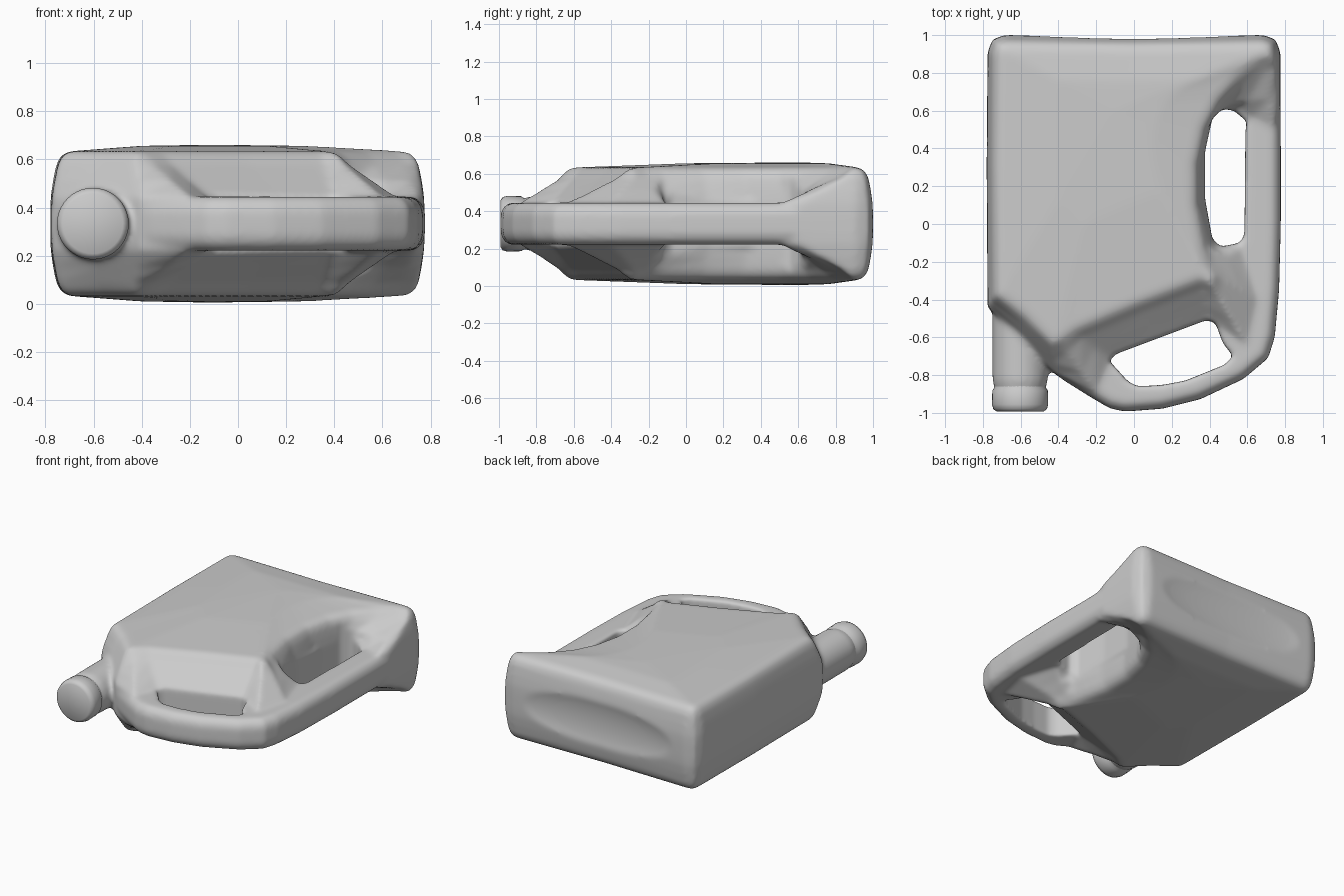
import bpy, bmesh, math
from mathutils import Vector

if "Cube" in bpy.data.objects:
    bpy.data.objects.remove(bpy.data.objects["Cube"])

ZC = 0.333          # mid plane of the jug


def new_object(name, bm):
    bmesh.ops.recalc_face_normals(bm, faces=bm.faces)
    me = bpy.data.meshes.new(name)
    bm.to_mesh(me)
    bm.free()
    ob = bpy.data.objects.new(name, me)
    bpy.context.collection.objects.link(ob)
    return ob


def skin(bm, rings, start, end):
    """Bridge rings of points and close both ends with a fan."""
    vs = [[bm.verts.new(p) for p in r] for r in rings]
    n = len(vs[0])
    for a, b in zip(vs, vs[1:]):
        for i in range(n):
            j = (i + 1) % n
            bm.faces.new((a[i], a[j], b[j], b[i]))
    for ring, tip in ((vs[0], start), (vs[-1], end)):
        c = bm.verts.new(tip)
        for i in range(n):
            bm.faces.new((ring[i], ring[(i + 1) % n], c))


def inset(pts, d):
    out = []
    for i, p in enumerate(pts):
        e = (p - pts[i - 1]).normalized() + (pts[(i + 1) % len(pts)] - p).normalized()
        e.normalize()
        out.append(p + Vector((-e.y, e.x)) * d)
    return out


def stack(bm, mid, top, layers, centre, peak):
    """Loft, mirrored about the mid plane. Layer = (height, blend, inset, scale)."""
    c = Vector(centre)
    rings = []
    for h, t, d, s in layers:
        pts = [Vector(m).lerp(Vector(q), t) for m, q in zip(mid, top)]
        rings.append((h, [c + (p - c) * s for p in inset(pts, d)]))
    lower = [[(p.x, p.y, ZC - h) for p in r] for h, r in reversed(rings)]
    upper = [[(p.x, p.y, ZC + h) for p in r] for h, r in rings]
    skin(bm, lower + upper, (c.x, c.y, ZC - peak), (c.x, c.y, ZC + peak))


def lathe(bm, profile, x, n=40):
    """Turn (y, radius) pairs around an axis along y."""
    rings = [[(x + r * math.cos(2 * math.pi * i / n), y, ZC + r * math.sin(2 * math.pi * i / n))
              for i in range(n)] for y, r in profile]
    skin(bm, rings, (x, profile[0][0], ZC), (x, profile[-1][0], ZC))


jug = bmesh.new()

# Tank: lower rim and upper rim of the sloped walls
rim = [  # mid x, mid y, top x, top y
    (-.775, -.44, -.77, -.40), (-.60, -.62, -.60, -.54), (-.41, -.80, -.44, -.69),
    (-.20, -.90, -.36, -.67), (-.12, -.72, -.28, -.61), (.15, -.61, .05, -.47),
    (.40, -.51, .36, -.35), (.60, -.65, .44, -.37), (.66, -.40, .47, -.27),
    (.57, -.12, .43, -.20), (.45, -.12, .41, -.12), (.38, .12, .37, .10),
    (.37, .35, .37, .30), (.42, .57, .41, .48), (.52, .61, .48, .62),
    (.62, .56, .58, .73), (.74, .50, .70, .82), (.775, .60, .77, .85)]
base = [(.775, .91), (.75, .975), (.69, 1.0), (0, .99), (-.69, 1.0), (-.75, .975), (-.775, .91),
        (-.78, .3)]
stack(jug, [r[:2] for r in rim] + base, [r[2:] for r in rim] + base,
      [(.05, 0, 0, 1), (.11, 0, .002, 1), (.18, .48, .012, 1), (.245, .9, .025, 1),
       (.28, 1, .043, 1), (.30, 1, .075, 1), (.323, 1, .075, .5)], (-.1, .6), .328)

# Handle plate that carries both grips
plate = [(-.5, -.6), (-.41, -.80), (-.36, -.835), (-.24, -.91), (-.13, -.975), (-.05, -.993),
         (.15, -.978), (.35, -.928), (.58, -.82), (.71, -.71), (.745, -.6), (.768, -.35),
         (.777, 0), (.777, .4), (.775, .9), (-.5, .9)]
stack(jug, plate, plate, [(.05, 0, 0, 1), (.085, 0, .013, 1), (.112, 0, .045, 1)], (.3, 0), .112)

# Neck
lathe(jug, [(-.30, .147), (-.83, .147), (-.86, .138), (-.90, .13)], -.603)

body = new_object("jug_body", jug)


def remesh():
    m = body.modifiers.new("merge", 'REMESH')
    m.mode = 'VOXEL'
    m.voxel_size = 0.0125
    m.use_smooth_shade = True


def cut(cutter):
    cutter.hide_render = True
    cutter.display_type = 'WIRE'
    m = body.modifiers.new("cut", 'BOOLEAN')
    m.operation = 'DIFFERENCE'
    m.object = cutter


remesh()

# Grip openings
holes = {
    "front_grip_opening": [(-.13, -.725), (-.10, -.69), (.38, -.51), (.43, -.52), (.47, -.63),
                           (.525, -.70), (.48, -.745), (.27, -.83), (.15, -.852), (.02, -.86),
                           (-.03, -.835)],
    "side_grip_opening": [(.375, .14), (.415, -.08), (.46, -.12), (.56, -.10), (.585, -.06),
                          (.59, .50), (.60, .54), (.53, .60), (.47, .61), (.415, .56),
                          (.375, .38)]}
for name, pts in holes.items():
    bm = bmesh.new()
    c = sum((Vector(p) for p in pts), Vector((0, 0))) / len(pts)
    stack(bm, pts, pts, [(.5, 0, 0, 1)], c, .5)
    cut(new_object(name, bm))

# Shallow dish in the base
bm = bmesh.new()
bmesh.ops.create_uvsphere(bm, u_segments=48, v_segments=24, radius=1)
bmesh.ops.scale(bm, vec=(.66, .065, .22), verts=bm.verts)
bmesh.ops.translate(bm, vec=(0, 1.028, ZC), verts=bm.verts)
cut(new_object("base_dish", bm))

remesh()
sm = body.modifiers.new("soften", 'SMOOTH')
sm.factor = 0.5
sm.iterations = 14

# Screw cap
bm = bmesh.new()
lathe(bm, [(-.85, .137), (-.868, .138), (-.882, .147), (-.955, .149), (-.98, .142), (-.992, .125)], -.603)
cap = new_object("screw_cap", bm)
bpy.context.view_layer.objects.active = cap
cap.select_set(True)
bpy.ops.object.shade_smooth_by_angle(angle=math.radians(50))
